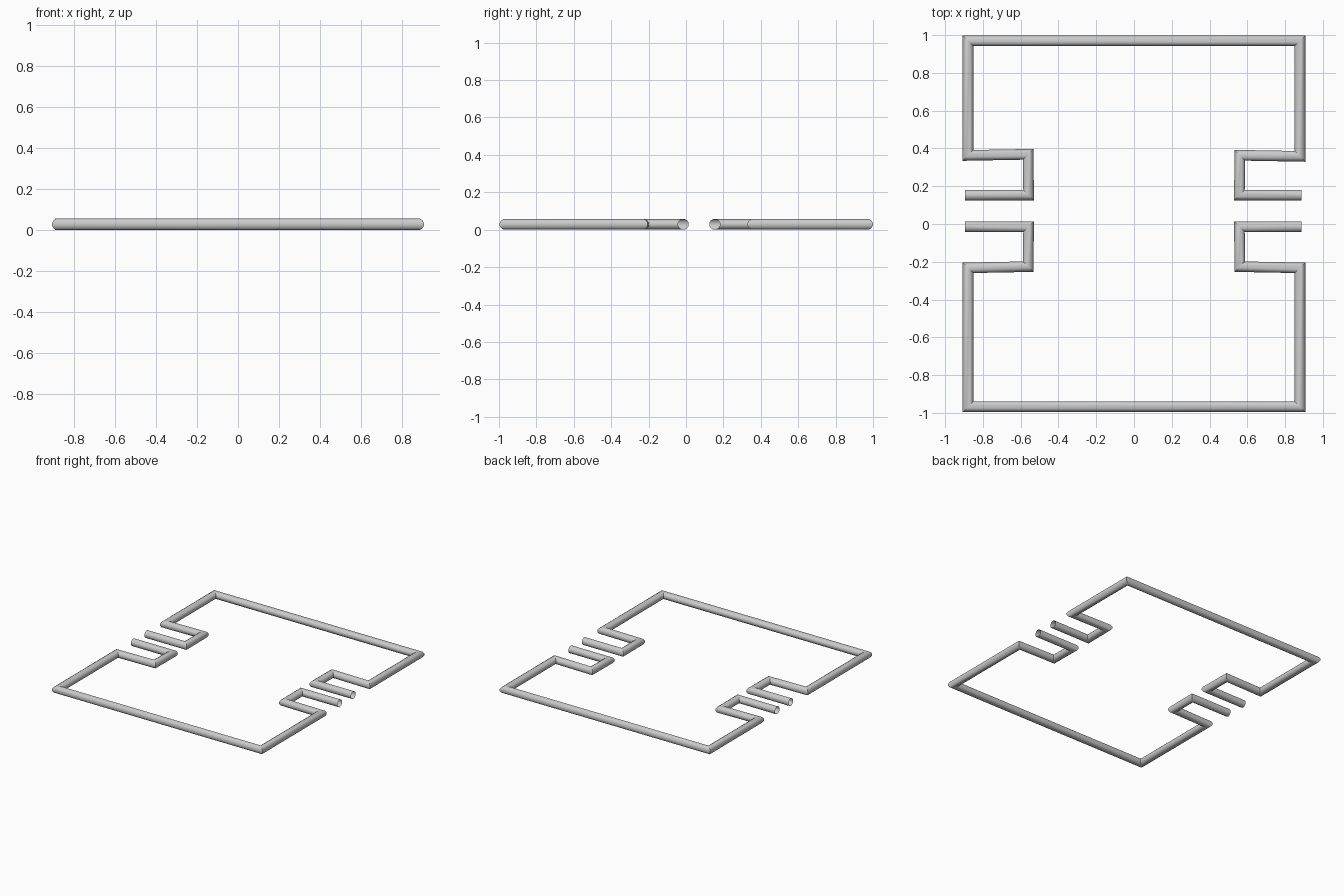
import bpy, bmesh, math
from mathutils import Vector

if "Cube" in bpy.data.objects:
    bpy.data.objects.remove(bpy.data.objects["Cube"])

R = 0.029      # pipe radius
SIDES = 12     # pipe cross-section sides


def pipe(name, pts):
    """Sweep a round section along a flat path with sharp mitred corners and open ends."""
    pts = [Vector(p) for p in pts]
    bm = bmesh.new()
    rings = []
    for i, p in enumerate(pts):
        a = (p - pts[i - 1]).normalized() if i > 0 else None
        b = (pts[i + 1] - p).normalized() if i < len(pts) - 1 else None
        a, b = a or b, b or a
        na, nb = Vector((-a.y, a.x)), Vector((-b.y, b.x))
        mitre = (na + nb) / (1 + na.dot(nb))
        ring = []
        for k in range(SIDES):
            t = 2 * math.pi * (k + 0.5) / SIDES
            q = p + mitre * (R * math.cos(t))
            ring.append(bm.verts.new((q.x, q.y, R + R * math.sin(t))))
        rings.append(ring)
    for r0, r1 in zip(rings, rings[1:]):
        for k in range(SIDES):
            j = (k + 1) % SIDES
            bm.faces.new((r0[k], r0[j], r1[j], r1[k]))
    bmesh.ops.recalc_face_normals(bm, faces=bm.faces)
    # Open tube: make sure the normals point away from the pipe's axis
    f = bm.faces[:][0]
    axis = (pts[0] + pts[1]) / 2
    if f.normal.dot(f.calc_center_median() - Vector((axis.x, axis.y, R))) < 0:
        bmesh.ops.reverse_faces(bm, faces=bm.faces)
    me = bpy.data.meshes.new(name)
    bm.to_mesh(me)
    bm.free()
    ob = bpy.data.objects.new(name, me)
    bpy.context.collection.objects.link(ob)
    bpy.context.view_layer.objects.active = ob
    ob.select_set(True)
    bpy.ops.object.shade_smooth_by_angle(angle=math.radians(40))
    ob.select_set(False)
    return ob


def half_frame(name, end_y, arm_l, arm_r, outer_y):
    """U-shaped rail whose two legs fold inwards and back out to free ends."""
    left = [(-0.894, end_y), (-0.558, end_y), (-0.56, arm_l + 0.003), (-0.879, arm_l - 0.003),
            (-0.879, outer_y)]
    right = [(0.879, outer_y), (0.879, arm_r - 0.003), (0.56, arm_r + 0.003), (0.558, end_y),
             (0.888, end_y)]
    return pipe(name, left + right)


# Rear and front rails
half_frame("rear_rail", 0.153, 0.366, 0.361, 0.971)
half_frame("front_rail", -0.014, -0.229, -0.229, -0.968)
